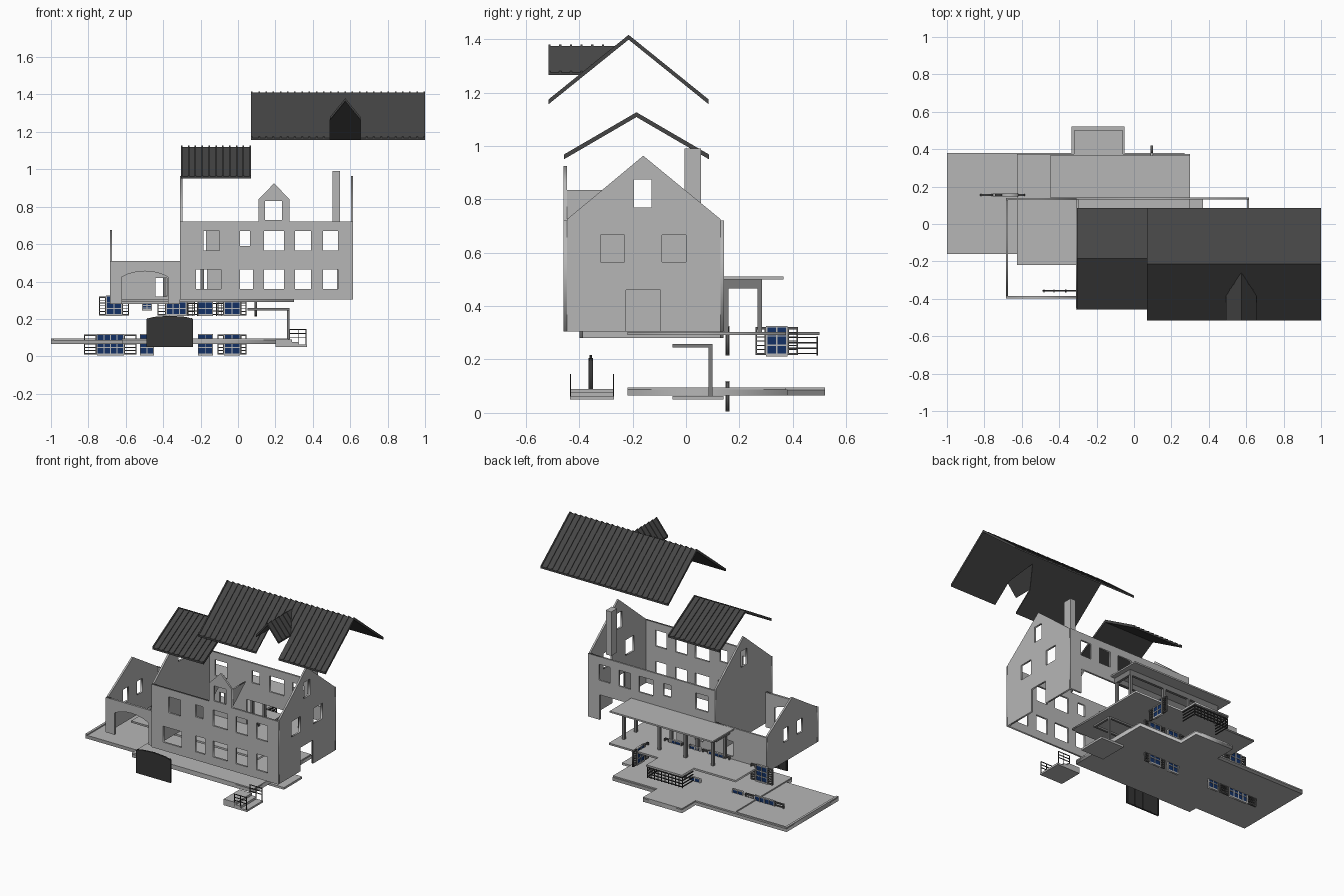
import bpy, bmesh
from mathutils import Matrix, Vector

if "Cube" in bpy.data.objects:
    bpy.data.objects.remove(bpy.data.objects["Cube"])


def material(name, r, g, b):
    m = bpy.data.materials.new(name)
    m.use_nodes = True
    m.diffuse_color = (r, g, b, 1)
    m.node_tree.nodes["Principled BSDF"].inputs["Base Color"].default_value = (r, g, b, 1)
    return m


PLASTER = material("plaster grey", .47, .47, .47)
SLATE = material("slate", .06, .06, .06)
WOOD = material("dark wood", .035, .035, .035)
GLASS = material("blue glass", .006, .03, .13)
SHUTTER = material("shutter grey", .1, .1, .1)
POST = material("post grey", .2, .2, .2)

PLANES = {
    "xy": ((1, 0, 0), (0, 1, 0), (0, 0, 1)),
    "xz": ((1, 0, 0), (0, 0, 1), (0, -1, 0)),
    "yz": ((0, 1, 0), (0, 0, 1), (1, 0, 0)),
}


def add(name, mesh, mat):
    mesh.materials.clear()
    mesh.materials.append(mat)
    ob = bpy.data.objects.new(name, mesh)
    bpy.context.scene.collection.objects.link(ob)
    return ob


def rect(u0, u1, v0, v1):
    return [(u0, v0), (u1, v0), (u1, v1), (u0, v1)]


def plate(name, outline, holes, plane, pos, thick, mat=PLASTER):
    """Flat panel with holes, centred on pos along the plane's normal."""
    cu = bpy.data.curves.new(name, 'CURVE')
    cu.dimensions, cu.fill_mode, cu.extrude = '2D', 'BOTH', thick / 2
    for loop in [outline] + holes:
        sp = cu.splines.new('POLY')
        sp.points.add(len(loop) - 1)
        for p, (u, v) in zip(sp.points, loop):
            p.co = (u, v, 0, 1)
        sp.use_cyclic_u = True
    tmp = bpy.data.objects.new("tmp", cu)
    bpy.context.scene.collection.objects.link(tmp)
    dg = bpy.context.evaluated_depsgraph_get()
    me = bpy.data.meshes.new_from_object(tmp.evaluated_get(dg))
    bpy.data.objects.remove(tmp)
    axes = Matrix(PLANES[plane]).transposed().to_4x4()
    n = Vector(PLANES[plane][2])
    shift = Vector([abs(c) for c in n]) * pos
    me.transform(Matrix.Translation(shift) @ axes)
    return add(name, me, mat)


def boxes(name, dims, mat):
    bm = bmesh.new()
    for x0, x1, y0, y1, z0, z1 in dims:
        m = Matrix.Translation(((x0 + x1) / 2, (y0 + y1) / 2, (z0 + z1) / 2))
        m = m @ Matrix.Diagonal((x1 - x0, y1 - y0, z1 - z0, 1))
        bmesh.ops.create_cube(bm, size=1, matrix=m)
    me = bpy.data.meshes.new(name)
    bm.to_mesh(me)
    return add(name, me, mat)


def prisms(name, loops, mat):
    """Each item is a loop of 3D points and an extrusion vector."""
    bm = bmesh.new()
    for pts, vec in loops:
        f = bm.faces.new([bm.verts.new(p) for p in pts])
        ext = bmesh.ops.extrude_face_region(bm, geom=[f], use_keep_orig=True)
        bmesh.ops.translate(bm, vec=vec, verts=[g for g in ext["geom"] if isinstance(g, bmesh.types.BMVert)])
    bmesh.ops.recalc_face_normals(bm, faces=bm.faces)
    me = bpy.data.meshes.new(name)
    bm.to_mesh(me)
    return add(name, me, mat)


def cut(ob, cutter):
    mod = ob.modifiers.new("notch", 'BOOLEAN')
    mod.operation, mod.object, mod.solver = 'DIFFERENCE', cutter, 'EXACT'
    dg = bpy.context.evaluated_depsgraph_get()
    me = bpy.data.meshes.new_from_object(ob.evaluated_get(dg))
    ob.modifiers.clear()
    ob.data = me


def gable_roof(name, x0, x1, y0, y1, z0, z1):
    """Thin folded sheet with standing ribs."""
    ym = (y0 + y1) / 2

    def chevron(x, lo, hi):
        return [(x, y0, z0 + lo), (x, ym, z1 + lo), (x, y1, z0 + lo),
                (x, y1, z0 + hi), (x, ym, z1 + hi), (x, y0, z0 + hi)]
    sheet = prisms(name, [(chevron(x0, -.012, 0), (x1 - x0, 0, 0))], SLATE)
    n = round((x1 - x0) / .039)
    w = .008
    ribs = prisms(name + "_ribs", [(chevron(x0 + (x1 - x0 - w) * i / n, -.002, .006), (w, 0, 0))
                                   for i in range(n + 1)], SLATE)
    return sheet, ribs


# Main roof with a notch for the dormer, and the lower side roof
main_parts = gable_roof("main_roof", .07, 1, -.515, .085, 1.168, 1.41)
gable_roof("side_roof", -.305, .07, -.457, .086, .962, 1.12)
DX0, DX1, DM = .492, .655, .5735
cutter = prisms("notch_cutter", [([(DX0, -.6, 1), (DX1, -.6, 1), (DX1, -.385, 1), (DM, -.262, 1),
                                   (DX0, -.385, 1)], (0, 0, .6))], SLATE)
for part in main_parts:
    cut(part, cutter)
bpy.data.objects.remove(cutter)

# Dormer roof: two slopes meeting the main roof in a valley
slopes, ribs = [], []
for xe in (DX0, DX1):
    slopes.append(([(xe, -.515, 1.275), (xe, -.385, 1.275), (DM, -.257, 1.375), (DM, -.515, 1.375)],
                   (0, 0, -.01)))
    for i in range(6):
        y = -.515 + i * .04
        t = min(1, (-.262 - y) / .123)
        low = Vector((DM, y, 1.375)).lerp(Vector((xe, y, 1.275)), t)
        side = Vector((0, .008, 0))
        ribs.append(([Vector((DM, y, 1.375)), low, low + side, Vector((DM, y + .008, 1.375))], (0, 0, .005)))
prisms("dormer_roof", slopes, SLATE)
prisms("dormer_roof_ribs", ribs, SLATE)

# Main house walls
cols = [(.14, .245), (.305, .39), (.455, .535)]
front_holes = [rect(a, b, z, z + .105) for a, b in cols for z in (.36, .565)]
front_holes += [rect(-.185, -.1, .565, .67), rect(.01, .065, .59, .67),
                rect(-.225, -.09, .36, .465), rect(.01, .08, .36, .465), rect(.145, .235, .73, .83)]
plate("front_wall", [(-.31, .305), (.615, .305), (.615, .72), (.275, .72), (.275, .84), (.193, .925),
                     (.11, .84), (.11, .72), (-.31, .72)], front_holes, "xz", -.452, .012)
back_holes = [rect(a, b, .565, .67) for a, b in cols]
back_holes += [rect(.01, .065, .59, .67), rect(-.26, -.17, .565, .67), rect(-.225, -.165, .36, .465)]
plate("back_wall", [(-.31, .305), (-.03, .305), (-.03, .47), (.53, .47), (.53, .305), (.615, .305),
                    (.615, .72), (-.31, .72)], back_holes, "xz", .136, .012)
gable = [(-.446, .305), (.13, .305), (.13, .725), (-.16, .963), (-.446, .725)]
attic = rect(-.195, -.13, .77, .875)
plate("left_gable_wall", gable, [attic], "yz", -.304, .012)
plate("right_gable_wall", [gable[0], (-.225, .305), (-.225, .46), (-.095, .46), (-.095, .305)] + gable[1:],
      [attic, rect(-.32, -.23, .565, .667), rect(-.09, 0, .565, .667)], "yz", .609, .012)
for side, x in (("left", .116), ("right", .269)):
    plate("dormer_cheek_" + side, [(-.446, .72), (-.31, .835), (-.446, .835)], [], "yz", x, .01)
boxes("chimney", [(.505, .545, -.005, .057, .7, .99)], PLASTER)

# Side wing with an arched front
arch = [(-.62, .28), (-.62, .425), (-.585, .441), (-.54, .452), (-.4975, .455), (-.455, .452),
        (-.41, .441), (-.375, .425), (-.375, .28)]
plate("wing_front_wall", [(-.685, .28)] + arch + [(-.31, .28), (-.31, .51), (-.685, .51)], [],
      "xz", -.392, .014)
plate("wing_back_wall", rect(-.685, -.31, .28, .51), [rect(-.44, -.38, .32, .42)], "xz", .134, .012)
plate("wing_gable_wall", [(-.385, .28), (.128, .28), (.128, .515), (-.13, .675), (-.385, .515)],
      [rect(-.235, -.18, .41, .5), rect(-.09, -.035, .41, .5)], "yz", -.679, .012)

# Floors: stepped outlines with a terrace at the back
plate("base_floor", [(-1, -.16), (-.62, -.16), (-.62, -.22), (.27, -.22), (.27, .38), (-.05, .38),
                     (-.05, .52), (-.335, .52), (-.335, .38), (-1, .38)], [], "xy", .076, .022)
boxes("base_curb", [(-1, -.985, -.16, .38, .086, .095), (-1, -.335, .368, .38, .086, .095),
                    (-.62, .27, -.22, .375, .086, .095), (-.335, -.05, .375, .52, .086, .095)], PLASTER)
plate("upper_floor", [(-.625, -.22), (.3, -.22), (.3, .375), (-.06, .375), (-.06, .5), (-.32, .5),
                      (-.32, .375), (-.625, .375)], [], "xy", .297, .012)

# Covered terrace
boxes("terrace_roof", [(-.45, .3, .142, .366, .5, .51)], PLASTER)
boxes("terrace_beams", [(-.42, .27, .268, .285, .465, .5), (-.42, .27, .142, .158, .465, .5),
                        (-.42, -.403, .142, .285, .465, .5), (.253, .27, .142, .285, .465, .5)], POST)
boxes("terrace_posts", [(x, x + .018, y, y + .018, .303, .466)
                        for x in (-.4, -.2, -.01, .25) for y in (.142, .267)], POST)


def window(name, u0, u1, v0, v1, plane, pos, wing=0):
    """Glazed frame with glazing bars and optional louvred shutters."""
    nx = max(2, round((u1 - u0) / .035))
    b = .005
    du, dv = (u1 - u0 - b) / nx, (v1 - v0 - 2 * b) / 3
    panes = [rect(u0 + b + i * du, u0 + (i + 1) * du, v0 + 2 * b + j * dv, v0 + b + (j + 1) * dv)
             for i in range(nx) for j in range(3)]
    plate(name + "_frame", rect(u0, u1, v0, v1), panes, plane, pos, .014)
    plate(name + "_glass", rect(u0 + .003, u1 - .003, v0 + .003, v1 - .003), [], plane, pos, .006, GLASS)
    if wing:
        for side, s in (("a", u0 - wing), ("b", u1)):
            h = (v1 - v0 - .02) / 6
            slats = [rect(s + .006, s + wing - .006, v0 + .012 + k * h, v0 + .008 + (k + 1) * h)
                     for k in range(6)]
            plate(name + "_shutter_" + side, rect(s, s + wing, v0 + .004, v1 - .004), slats,
                  plane, pos, .012, SHUTTER)


# Loose windows of the two lower storeys
rows = [(-.755, -.61, .005, .12, .068), (-.525, -.45, .005, .12, 0), (-.215, -.135, .005, .12, 0),
        (-.075, .012, .005, .12, .034), (-.705, -.62, .215, .325, .038), (-.512, -.46, .245, .285, 0),
        (-.385, -.275, .215, .325, .045), (-.215, -.135, .215, .325, 0), (-.075, .012, .215, .325, .034)]
for i, (a, b, z0, z1, w) in enumerate(rows):
    window("window_%d" % (i + 1), a, b, z0, z1, "xz", .155, w)
window("side_window", .3, .38, .212, .325, "yz", .095, .04)

# Arched gate
plate("gate", [(-.49, .05), (-.24, .05), (-.24, .2), (-.28, .211), (-.365, .217), (-.45, .211), (-.49, .2)],
      [], "xz", -.357, .01, WOOD)
boxes("gate_battens", [(x, x + .006, -.365, -.349, .055, .205)
                       for x in (-.485, -.43, -.368, -.306, -.251)], WOOD)

# Entrance steps with handrails
boxes("entrance_steps", [(.2, .37, -.435, -.27, .05, .062), (.2, .325, -.435, -.27, .062, .076),
                         (.2, .29, -.435, -.27, .076, .09)], PLASTER)
rails = []
for y in (-.435, -.274):
    rails += [(x, x + .004, y, y + .004, .06, .145) for x in (.275, .32, .362)]
    rails += [(.275, .366, y, y + .004, z, z + .004) for z in (.1, .12, .141)]
boxes("step_handrails", rails, WOOD)

# Side porch: landing, corner post and canopy frame
boxes("porch_landing", [(.2, .37, -.05, .14, .05, .064)], PLASTER)
boxes("porch_frame", [(.262, .276, .085, .099, .064, .255), (.05, .276, .085, .099, .245, .258),
                      (.262, .276, -.05, .099, .245, .258), (.05, .276, -.05, -.036, .245, .258)], POST)

# Balcony railing on three sides
bars = [(-.32, -.06, .488, .494, z, z + .005) for z in (.22, .24, .26, .28)]
for x in (-.32, -.066):
    bars += [(x, x + .006, .38, .494, z, z + .005) for z in (.22, .24, .26, .28)]
bars += [(-.32 + i * .0254, -.316 + i * .0254, .488, .494, .215, .287) for i in range(11)]
boxes("balcony_railing", bars, WOOD)
